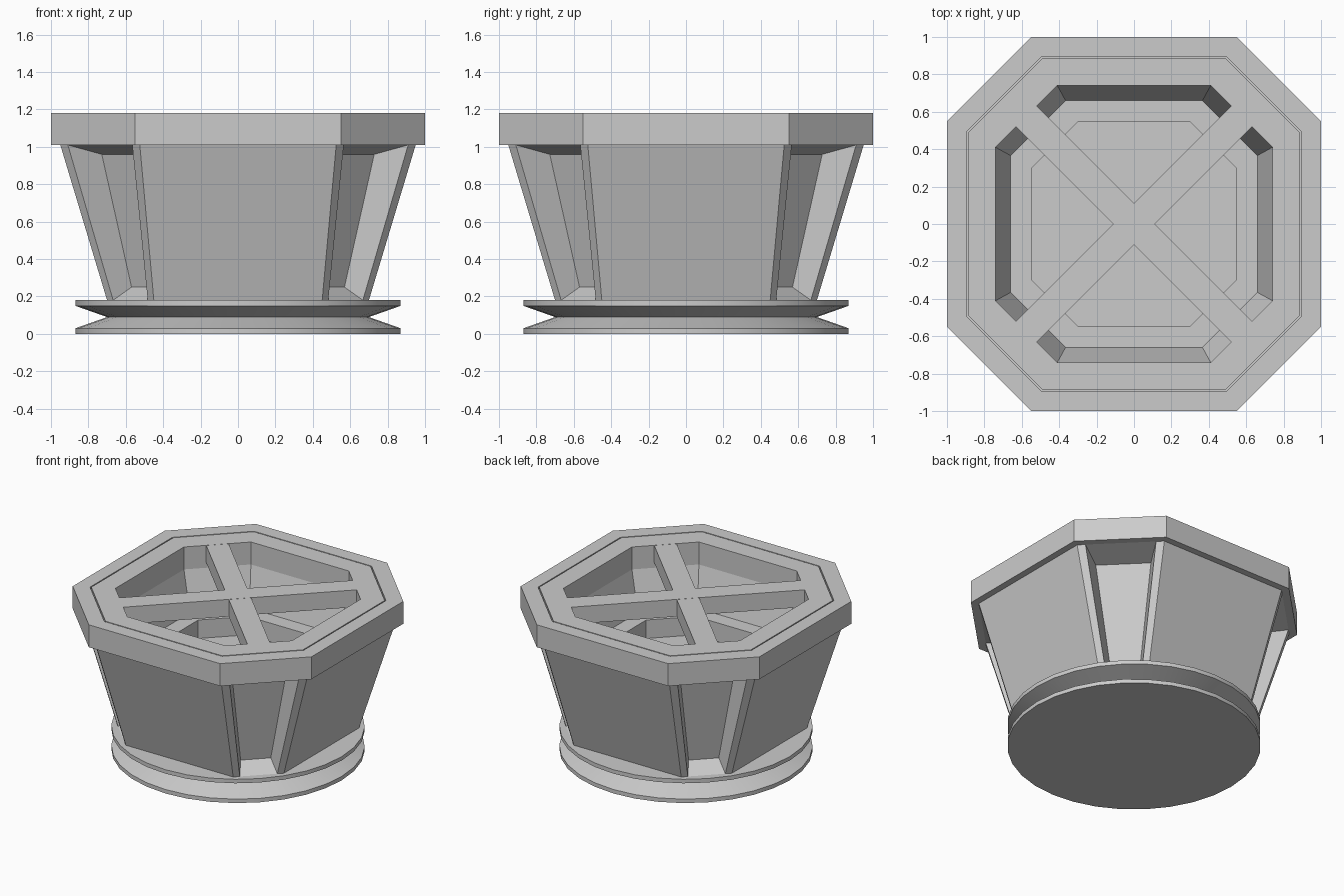
import bpy, bmesh, math
from mathutils import Vector

if "Cube" in bpy.data.objects:
    bpy.data.objects.remove(bpy.data.objects["Cube"])


def finish(bm, name):
    bmesh.ops.recalc_face_normals(bm, faces=bm.faces)
    mesh = bpy.data.meshes.new(name)
    bm.to_mesh(mesh)
    bm.free()
    ob = bpy.data.objects.new(name, mesh)
    bpy.context.collection.objects.link(ob)
    return ob


def octagon(bm, a, c, z):
    """Square of half-width a with chamfered corners, flat sides of half-length c."""
    pts = [(-c, -a), (c, -a), (a, -c), (a, c), (c, a), (-c, a), (-a, c), (-a, -c)]
    return [bm.verts.new((x, y, z)) for x, y in pts]


def bridge(bm, r0, r1, skip_corners=False):
    n = len(r0)
    for i in range(n):
        if skip_corners and i % 2:
            continue
        j = (i + 1) % n
        bm.faces.new((r0[i], r0[j], r1[j], r1[i]))


# Round foot with a V-shaped waist
bm = bmesh.new()
SEG = 32
rings = []
for r, z in [(0.87, 0), (0.87, 0.03), (0.70, 0.09), (0.87, 0.15), (0.87, 0.18)]:
    rings.append([bm.verts.new((r * math.cos(2 * math.pi * i / SEG),
                                r * math.sin(2 * math.pi * i / SEG), z)) for i in range(SEG)])
for r0, r1 in zip(rings, rings[1:]):
    bridge(bm, r0, r1)
bm.faces.new(rings[0])
bm.faces.new(rings[-1])
foot = finish(bm, "round_foot")
bpy.context.view_layer.objects.active = foot
foot.select_set(True)
bpy.ops.object.shade_smooth_by_angle(angle=math.radians(30))

# Planter: tapered body, rim with a thin groove, and stepped inside
bm = bmesh.new()
profile = [(0.70, 0.45, 0.18), (0.95, 0.525, 1.01),                       # body
           (1.0, 0.55, 1.01), (1.0, 0.55, 1.18),                          # rim
           (0.895, 0.493, 1.18), (0.895, 0.493, 1.16),                    # groove
           (0.887, 0.489, 1.16), (0.887, 0.489, 1.18),
           (0.74, 0.41, 1.18), (0.74, 0.41, 1.01), (0.66, 0.366, 0.72),   # inner wall
           (0.545, 0.302, 0.72), (0.545, 0.302, 0.58)]                    # ledge and floor
rings = [octagon(bm, *p) for p in profile]
for k, (r0, r1) in enumerate(zip(rings, rings[1:])):
    bridge(bm, r0, r1, skip_corners=(k == 0))
bm.faces.new(rings[0])
bm.faces.new(rings[-1])

# Recessed corner panels
for i in (1, 3, 5, 7):
    j = (i + 1) % 8
    corners, opening, back = [], [], []
    for ring, frac, depth, half, z in ((rings[0], 0.13, 0.70, 0.105, 0.25),
                                       (rings[1], 0.095, 0.84, 0.19, 0.96)):
        p, q = ring[i], ring[j]
        t = (q.co - p.co).normalized()
        n = Vector((p.co.x + q.co.x, p.co.y + q.co.y, 0)).normalized()
        corners.append((p, q))
        opening.append([bm.verts.new(p.co.lerp(q.co, f)) for f in (frac, 1 - frac)])
        back.append([bm.verts.new(n * depth + t * s * half + Vector((0, 0, z))) for s in (-1, 1)])
    for s in (0, 1):
        bm.faces.new((corners[0][s], opening[0][s], opening[1][s], corners[1][s]))
        bm.faces.new((opening[0][s], back[0][s], back[1][s], opening[1][s]))
        bm.faces.new((opening[s][0], opening[s][1], back[s][1], back[s][0]))
    bm.faces.new((back[0][0], back[0][1], back[1][1], back[1][0]))
finish(bm, "planter_body")

# Diagonal cross bars set flush with the rim
for name, angle, top in (("cross_bar_a", 45, 1.18), ("cross_bar_b", -45, 1.179)):
    bm = bmesh.new()
    bmesh.ops.create_cube(bm, size=1)
    bmesh.ops.scale(bm, vec=(1.64, 0.156, 0.13), verts=bm.verts)
    bar = finish(bm, name)
    bar.location.z = top - 0.065
    bar.rotation_euler.z = math.radians(angle)
